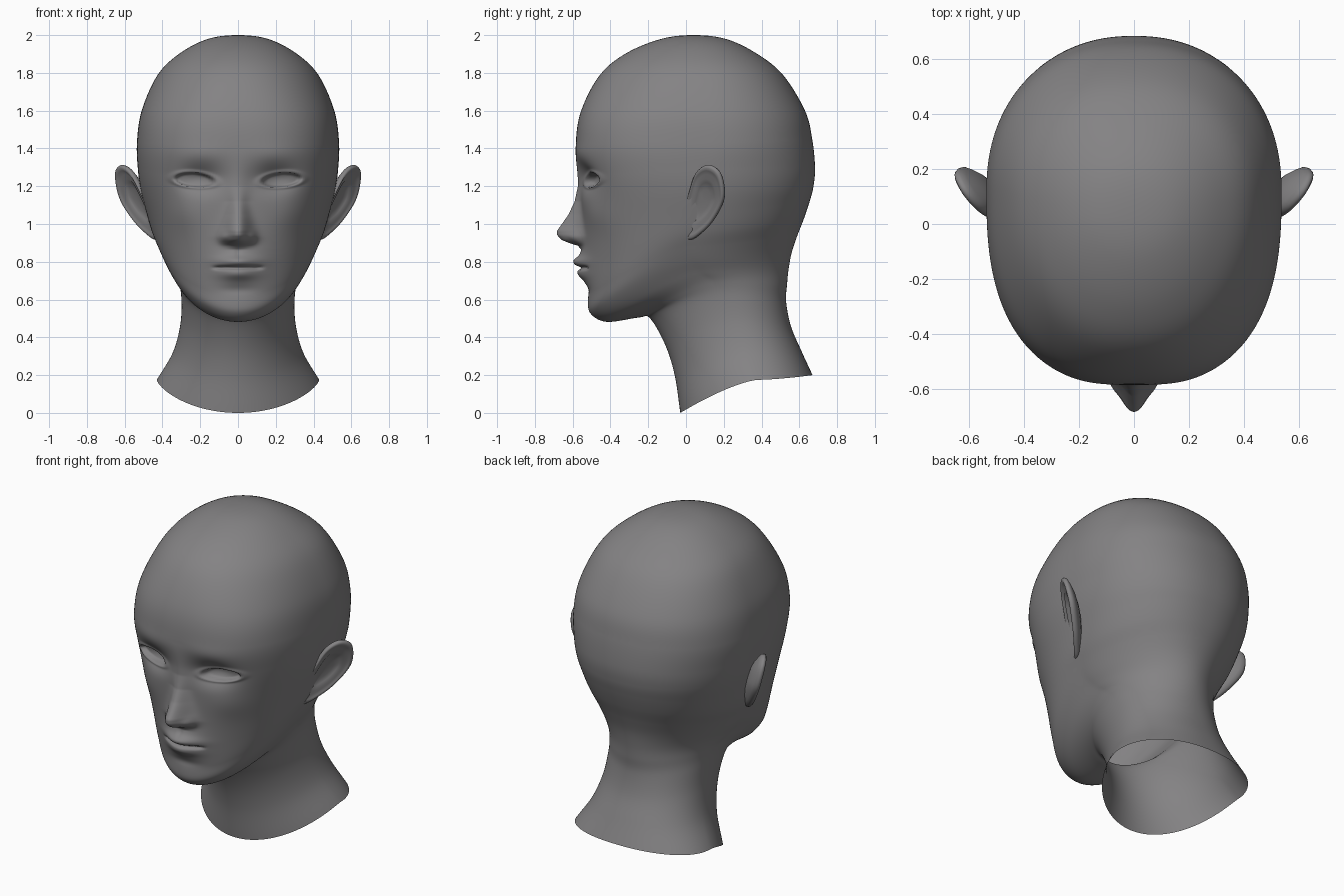
import bpy
from math import sin, cos, pi, exp, sqrt

if "Cube" in bpy.data.objects:
    bpy.data.objects.remove(bpy.data.objects["Cube"])

SKIN = bpy.data.materials.new("dark_grey")
SKIN.diffuse_color = (.23, .225, .23, 1)
SKIN.use_nodes = True
SKIN.node_tree.nodes["Principled BSDF"].inputs["Base Color"].default_value = SKIN.diffuse_color


def make_object(name, verts, faces):
    mesh = bpy.data.meshes.new(name)
    mesh.from_pydata(verts, [], faces)
    mesh.polygons.foreach_set("use_smooth", [True] * len(mesh.polygons))
    mesh.materials.append(SKIN)
    mesh.update()
    obj = bpy.data.objects.new(name, mesh)
    bpy.context.collection.objects.link(obj)
    return obj


def spline(a, b, c, d, t):
    return [0.5 * (2 * q + (r - p) * t + (2 * p - 5 * q + 4 * r - s) * t * t
                   + (3 * q - p - 3 * r + s) * t ** 3) for p, q, r, s in zip(a, b, c, d)]


def table(points, v):
    if v <= points[0][0]:
        return points[0][1]
    for (a, p), (b, q) in zip(points, points[1:]):
        if v <= b:
            return p + (q - p) * (v - a) / (b - a)
    return points[-1][1]


def bump(d, width, power=2):
    return exp(-abs(d / width) ** power)


def smooth(a, b, v):
    t = min(1, max(0, (v - a) / (b - a)))
    return t * t * (3 - 2 * t)


# Head and neck rings: front y, z; half width; side y, z; back y, z
RINGS = [
    (-.03, .00, .430, .38, .175, .67, .20),
    (-.06, .20, .345, .33, .32, .61, .33),
    (-.11, .36, .305, .27, .47, .555, .46),
    (-.19, .50, .300, .21, .61, .53, .59),
    (-.25, .505, .315, .15, .69, .535, .68),
    (-.42, .482, .345, .08, .745, .543, .76),
    (-.508, .53, .385, .04, .81, .56, .85),
    (-.52, .62, .420, .03, .88, .59, .94),
    (-.53, .76, .455, .05, .96, .625, 1.03),
    (-.545, .92, .485, .07, 1.06, .655, 1.12),
    (-.555, 1.10, .515, .09, 1.18, .675, 1.20),
    (-.565, 1.24, .530, .10, 1.29, .683, 1.30),
    (-.583, 1.42, .535, .12, 1.43, .668, 1.45),
    (-.555, 1.60, .510, .11, 1.60, .630, 1.60),
    (-.455, 1.79, .425, .09, 1.79, .513, 1.79),
    (-.315, 1.905, .306, .06, 1.905, .370, 1.905),
    (-.13, 1.98, .158, .04, 1.98, .21, 1.98),
    (.04, 2.0, 0, .04, 2.0, .04, 2.0),
]

NOSE = [(.865, 0), (.885, .022), (.9, .07), (.915, .11), (.94, .134), (.965, .134),
        (1.0, .107), (1.05, .07), (1.12, .033), (1.2, .012), (1.3, .006), (1.4, 0)]
NOSE_WIDTH = [(.88, .062), (.93, .072), (1.0, .062), (1.12, .045), (1.3, .06)]


# How far the face stands forward of the plain head at (x, z)
def face_relief(x, z):
    x = abs(x)
    f = table(NOSE, z) * bump(x, table(NOSE_WIDTH, z), 2.2)
    f += .018 * bump(x - .076, .022) * bump(z - .93, .03)             # nose wings
    f += .038 * bump(x, .13) * bump(z - .785, .085)                   # mouth mound
    f += .027 * bump(x, .10) * bump(z - .802, .026)                   # upper lip
    f += .018 * bump(x, .09) * bump(z - .733, .028)                   # lower lip
    f -= .024 * bump(z - .768, .009) * (1 - smooth(.09, .15, x))      # mouth line
    f -= .010 * bump(x, .10) * bump(z - .65, .03)                     # chin crease
    f -= .006 * bump(x, .015) * bump(z - .845, .025)                  # philtrum
    f += .012 * bump(x - .28, .10) * bump(z - 1.05, .09)              # cheeks
    f -= .052 * bump(x - .20, .11) * bump(z - 1.24, .07)              # eye sockets
    f += .006 * bump(x - .2, .14) * bump(z - 1.37, .05)               # brows
    dz = z - 1.231 - .08 * (x - .23)
    e = ((x - .23) / .102) ** 2 + (dz / (.039 if dz > 0 else .034)) ** 2
    f += .008 * bump(e - 1.35, .5)                                    # eyelids
    f -= .028 * (1 - smooth(.7, 1.15, e))                             # eye openings
    return f


def build_head():
    half = 96
    first = [2 * a - b for a, b in zip(RINGS[0], RINGS[1])]
    g = RINGS[-2]
    last = (g[5], g[6], -g[2], g[3], g[4], g[0], g[1])
    keys = [first] + RINGS + [last]
    rows = []
    for i in range(len(RINGS) - 1):
        n = 24 if 7 <= i <= 11 else 7
        rows += [spline(*keys[i:i + 4], k / n) for k in range(n)]
    verts, faces = [], []
    for fy, fz, w, sy, sz, by, bz in rows:
        side = []
        for j in range(half + 1):
            t = pi * (j / half) ** 1.3
            s, c = max(0, sin(t)), abs(cos(t))
            front = t < pi / 2
            n = 2 + .6 * bump(fz - 1.4, .35) if front else 2.2 - .25 * bump(bz - .75, .2)
            ey, ez = (fy, fz) if front else (by, bz)
            x = max(w, 0) * s ** (2 / n)
            y = sy + (ey - sy) * c ** (2 / n)
            z = sz + (ez - sz) * c ** 1.4
            if y < -.15 and z > .56:
                y -= face_relief(x, z)
            side.append((x, y, z))
        verts += side + [(-x, y, z) for x, y, z in side[-2:0:-1]]
    m = 2 * half
    for i in range(len(rows) - 1):
        for j in range(m):
            k = (j + 1) % m
            faces.append((i * m + j, i * m + k, (i + 1) * m + k, (i + 1) * m + j))
    top = len(verts)
    verts.append((0, .04, 2.0))
    base = (len(rows) - 1) * m
    faces += [(base + j, base + (j + 1) % m, top) for j in range(m)]
    make_object("head_and_neck", verts, faces)


# Ear outline seen from the side (y, z)
EAR = [(-.005, .93), (-.012, 1.04), (.02, 1.18), (.055, 1.275), (.115, 1.312), (.175, 1.275),
       (.20, 1.18), (.188, 1.10), (.13, 1.0), (.06, .935), (.02, .915)]
# Ear section from bowl centre over the rim to the back: radius, offset outwards
EAR_SECTION = [(.0, -.018), (.3, -.018), (.5, -.012), (.62, .0), (.74, -.003), (.85, .006),
               (.93, .010), (.985, .004), (1.0, -.006), (.97, -.018), (.85, -.03),
               (.65, -.045), (.4, -.055), (.0, -.06)]


def build_ears():
    n = len(EAR)
    loop = []
    for i in range(n):
        loop += [spline(*[EAR[(i + k) % n] for k in (-1, 0, 1, 2)], s / 5) for s in range(5)]
    cy, cz = .085, 1.12
    nx, ny, nz = (v / sqrt(1 + .693 ** 2 + .294 ** 2) for v in (1, -.693, -.294))
    verts, faces, m = [], [], len(loop)
    for r, off in EAR_SECTION:
        for y, z in loop:
            y, z = cy + (y - cy) * max(r, .001), cz + (z - cz) * max(r, .001)
            x = .153 + .693 * y + .294 * z
            verts.append((x + nx * off, y + ny * off, z + nz * off))
    for i in range(len(EAR_SECTION) - 1):
        for j in range(m):
            k = (j + 1) % m
            faces.append((i * m + j, i * m + k, (i + 1) * m + k, (i + 1) * m + j))
    ear = make_object("ears", verts, faces)
    mirror = ear.modifiers.new("mirror", 'MIRROR')
    mirror.use_mirror_merge = False


build_head()
build_ears()
